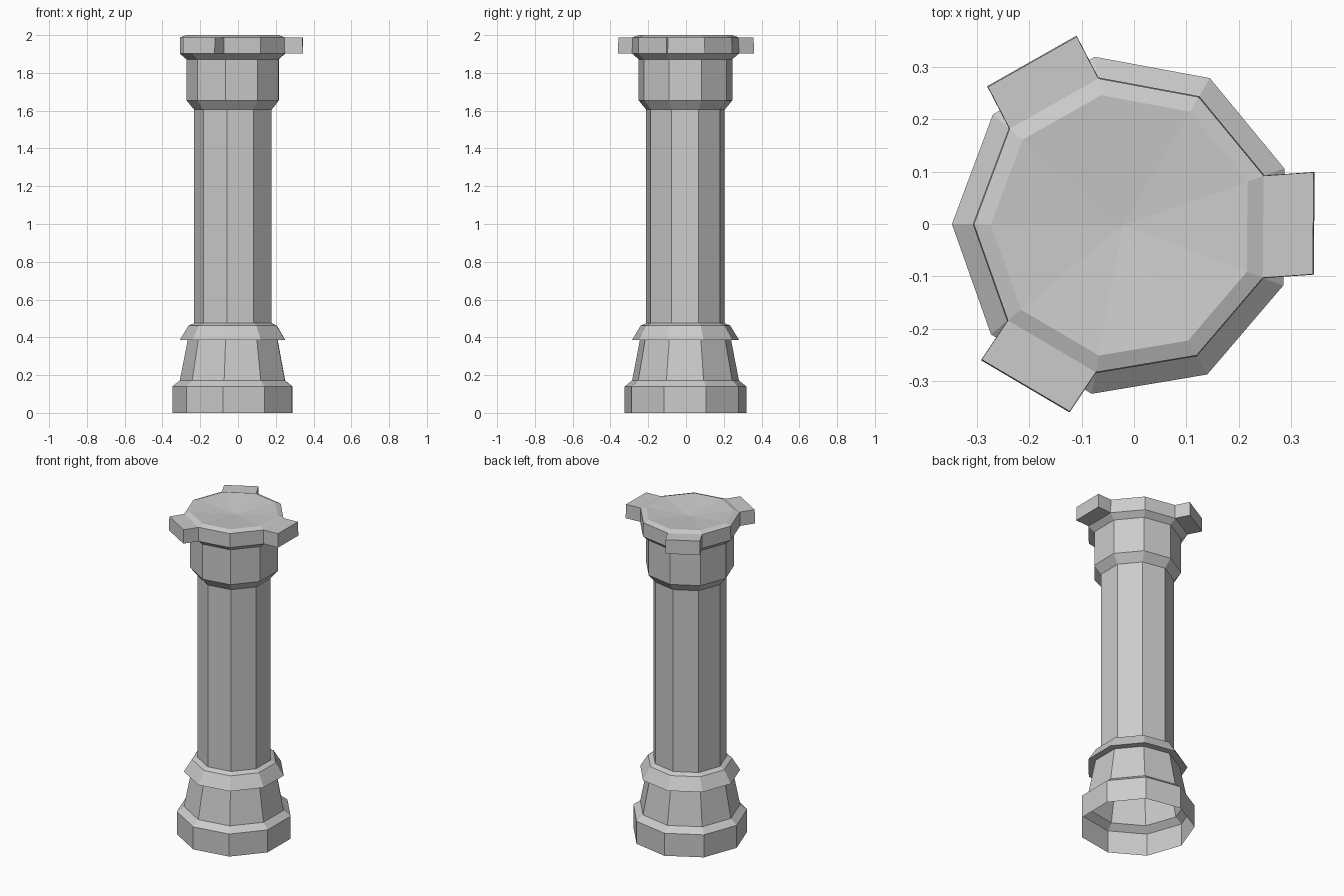
import bpy, bmesh
from math import cos, sin, pi, radians
from mathutils import Vector

cube = bpy.data.objects.get("Cube")
if cube:
    bpy.data.objects.remove(cube, do_unlink=True)

SIDES = 9
CENTRE = Vector((-0.021, -0.003, 0))
TURN = radians(179.5)

stone = bpy.data.materials.new("grey stone")
stone.use_nodes = True
colour = (0.6, 0.6, 0.6, 1)
stone.diffuse_color = colour
stone.node_tree.nodes["Principled BSDF"].inputs["Base Color"].default_value = colour


def lathe(profile, tip=None):
    """Nine-sided shell through (radius, height) pairs, with an optional centre point on top."""
    bm = bmesh.new()
    rings = []
    for r, z in profile:
        angles = [TURN + 2 * pi * i / SIDES for i in range(SIDES)]
        rings.append([bm.verts.new(CENTRE + Vector((r * cos(a), r * sin(a), z))) for a in angles])
    for low, high in zip(rings, rings[1:]):
        for i in range(SIDES):
            j = (i + 1) % SIDES
            bm.faces.new((low[i], low[j], high[j], high[i]))
    if tip is not None:
        top = bm.verts.new(CENTRE + Vector((0, 0, tip)))
        for i in range(SIDES):
            bm.faces.new((rings[-1][i], rings[-1][(i + 1) % SIDES], top))
    return bm


def finish(name, bm):
    mesh = bpy.data.meshes.new(name)
    bm.to_mesh(mesh)
    bm.free()
    mesh.materials.append(stone)
    obj = bpy.data.objects.new(name, mesh)
    bpy.context.collection.objects.link(obj)
    return obj


# Plinth and tapered foot, open underneath
finish("base", lathe([(0.327, 0), (0.327, 0.14), (0.287, 0.172), (0.245, 0.387)]))

# Sloped collar around the bottom of the shaft
finish("collar", lathe([(0.245, 0.387), (0.287, 0.387), (0.241, 0.462), (0.211, 0.475)]))

# Tall plain shaft
finish("shaft", lathe([(0.211, 0.475), (0.211, 1.605)]))

# Capital with a flared rim and a shallow dished top
RIM_LOW, RIM_HIGH = 1.902, 1.988
capital = lathe([(0.211, 1.605), (0.252, 1.655), (0.252, 1.872), (0.287, RIM_LOW),
                 (0.285, RIM_HIGH), (0.2526, 2.0)], tip=1.975)

# Three lugs pulled out of every third rim face
lugs = [(0, 0.096, 4), (120, 0.09, 117.4), (240, 0.09, 236.3)]
for facing, length, heading in lugs:
    out = Vector((cos(radians(facing)), sin(radians(facing)), 0))
    rim = [f for f in capital.faces
           if RIM_LOW < f.calc_center_median().z < RIM_HIGH and len(f.verts) == 4]
    face = max(rim, key=lambda f: (f.calc_center_median() - CENTRE).dot(out))
    end = bmesh.ops.extrude_discrete_faces(capital, faces=[face])["faces"][0]
    push = Vector((cos(radians(heading)), sin(radians(heading)), 0)) * length
    bmesh.ops.translate(capital, verts=end.verts[:], vec=push)
finish("capital", capital)
